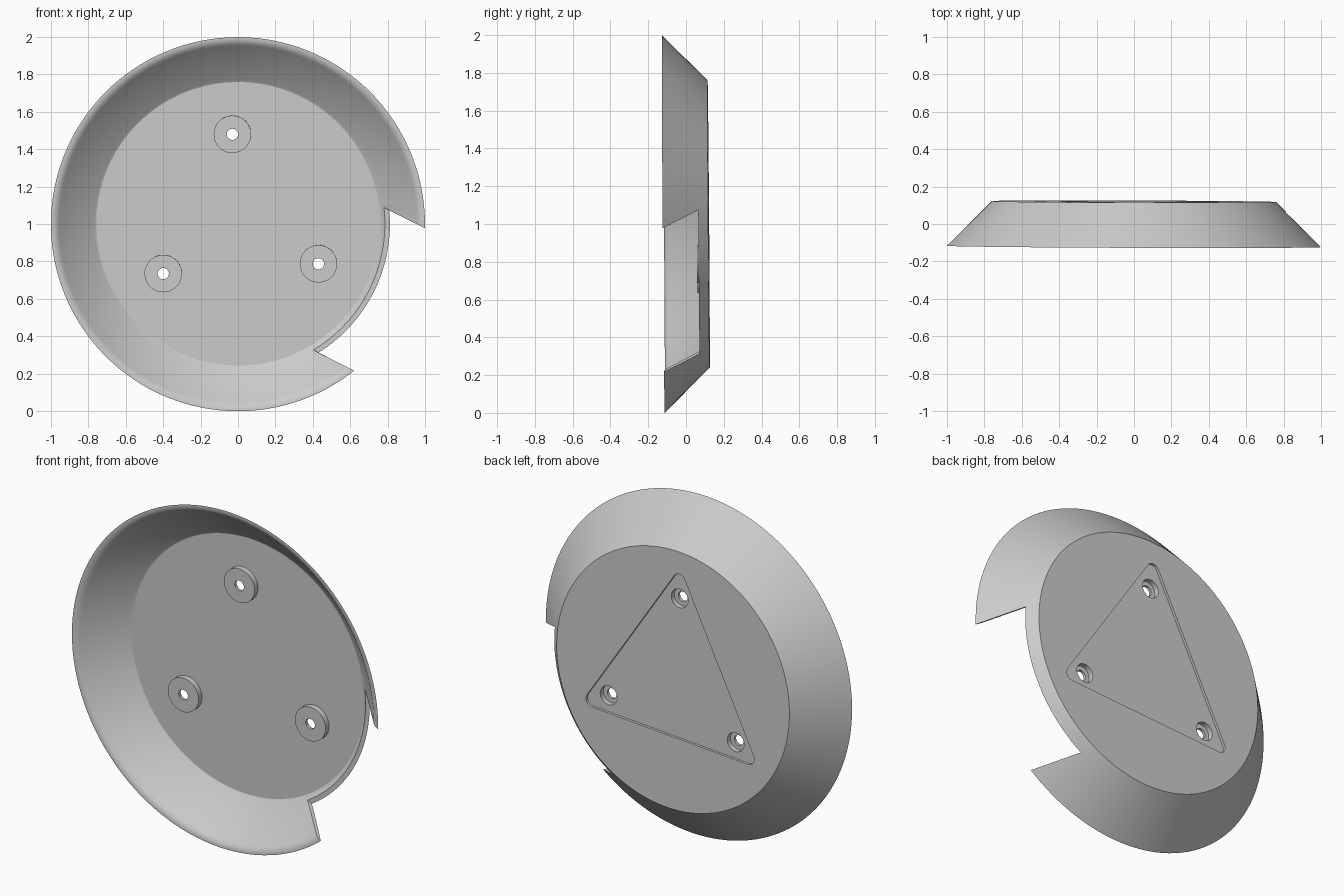
import bpy
import bmesh
from math import sin, cos, pi, radians
from mathutils import Matrix

cube = bpy.data.objects.get("Cube")
if cube:
    bpy.data.objects.remove(cube, do_unlink=True)

BACK, FLOOR, FRONT = 0.12, 0.09, -0.12     # depths along y
TURN = radians(93.6)                       # direction of the first screw hole
HOLE_RADIUS = 0.48

grey = bpy.data.materials.new("light grey")
grey.use_nodes = True
grey.diffuse_color = (0.6, 0.6, 0.6, 1)
grey.node_tree.nodes["Principled BSDF"].inputs["Base Color"].default_value = (0.6, 0.6, 0.6, 1)


def finish(bm, name):
    bmesh.ops.recalc_face_normals(bm, faces=bm.faces)
    mesh = bpy.data.meshes.new(name)
    bm.to_mesh(mesh)
    bm.free()
    mesh.materials.append(grey)
    obj = bpy.data.objects.new(name, mesh)
    bpy.context.collection.objects.link(obj)
    return obj


def lathe(name, profile, steps=128):
    """Revolve (radius, y) points about the y axis."""
    bm = bmesh.new()
    verts = [bm.verts.new((r, y, 0)) for r, y in profile]
    edges = [bm.edges.new(pair) for pair in zip(verts, verts[1:])]
    bmesh.ops.spin(bm, geom=verts + edges, cent=(0, 0, 0), axis=(0, 1, 0),
                   angle=2 * pi, steps=steps)
    bmesh.ops.remove_doubles(bm, verts=bm.verts, dist=1e-5)
    return finish(bm, name)


def prism(name, outline, y0, y1):
    """Extrude an (x, z) outline from y0 to y1."""
    bm = bmesh.new()
    face = bm.faces.new([bm.verts.new((x, y0, z)) for x, z in outline])
    new = bmesh.ops.extrude_face_region(bm, geom=[face])["geom"]
    bmesh.ops.translate(bm, vec=(0, y1 - y0, 0),
                        verts=[v for v in new if isinstance(v, bmesh.types.BMVert)])
    return finish(bm, name)


def arc(cx, cz, r, start, end, n):
    return [(cx + r * cos(start + (end - start) * i / n),
             cz + r * sin(start + (end - start) * i / n)) for i in range(n + 1)]


def disc(name, cx, cz, r, y0, y1, n=48):
    return prism(name, arc(cx, cz, r, 0, 2 * pi, n)[:-1], y0, y1)


def combine(target, tool, operation):
    tool.hide_render = True
    mod = target.modifiers.new(operation.lower(), 'BOOLEAN')
    mod.operation, mod.solver, mod.object = operation, 'EXACT', tool
    bpy.ops.object.select_all(action='DESELECT')
    bpy.context.view_layer.objects.active = target
    target.select_set(True)
    bpy.ops.object.modifier_apply(modifier=mod.name)
    bpy.data.objects.remove(tool, do_unlink=True)


# Flared dish with a rounded inner lip
dish = lathe("dish", [(0, FLOOR), (0.758, FLOOR), (0.768, FLOOR - 0.005),
                      (0.955, -0.10), (0.965, -0.11), (0.978, -0.117),
                      (0.99, FRONT), (1, FRONT), (0.76, BACK), (0, BACK)])

# Notch through the side wall
across, along = 0.425, TURN - 2 * pi / 3
notch_points = [(0.6, -across), (1.3, -across), (1.3, across), (0.6, across)]
spin = Matrix.Rotation(along, 2)
notch = prism("notch_cutter", [(x * cos(along) - z * sin(along),
                               x * sin(along) + z * cos(along))
                              for x, z in notch_points], -0.3, 0.068)
combine(dish, notch, 'DIFFERENCE')

# Screw bosses on the floor
angles = [TURN + i * 2 * pi / 3 for i in range(3)]
holes = [(HOLE_RADIUS * cos(a), HOLE_RADIUS * sin(a)) for a in angles]
for x, z in holes:
    combine(dish, disc("boss", x, z, 0.1, 0.058, 0.1), 'UNION')

# Rounded triangular recess on the back
triangle = []
for a in angles:
    triangle += arc(0.59 * cos(a), 0.59 * sin(a), 0.04, a - pi / 3, a + pi / 3, 8)
combine(dish, prism("recess_cutter", triangle, 0.105, 0.2), 'DIFFERENCE')

# Screw holes with wider pockets behind
for x, z in holes:
    combine(dish, disc("pocket_cutter", x, z, 0.055, 0.075, 0.2), 'DIFFERENCE')
    combine(dish, disc("hole_cutter", x, z, 0.03, -0.1, 0.3, 32), 'DIFFERENCE')

# Stand upright with a very slight lean
dish.rotation_euler = (0.0075, 0, -0.0035)
dish.location = (0, 0, 1)
bpy.ops.object.select_all(action='DESELECT')
bpy.context.view_layer.objects.active = dish
dish.select_set(True)
bpy.ops.object.shade_smooth_by_angle(angle=radians(25))
